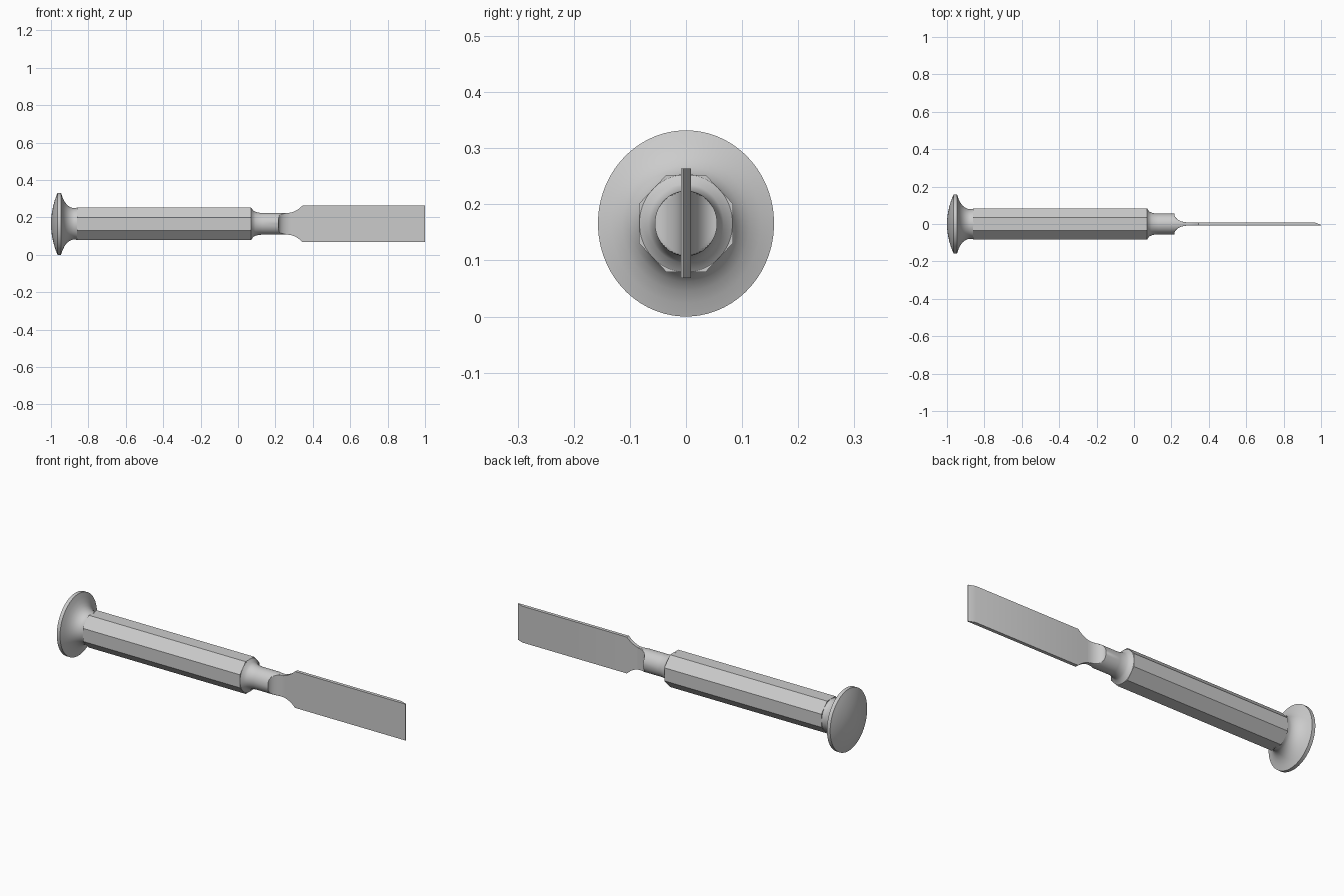
import bpy, bmesh, math

if "Cube" in bpy.data.objects:
    bpy.data.objects.remove(bpy.data.objects["Cube"])

AXIS_Z = 0.166
steel = bpy.data.materials.new("satin grey steel")
steel.diffuse_color = (0.6, 0.6, 0.6, 1)
steel.use_nodes = True
steel.node_tree.nodes["Principled BSDF"].inputs["Base Color"].default_value = steel.diffuse_color


def loft(name, rings, smooth=True):
    """Skin a list of equal-sized point rings and close both ends."""
    bm = bmesh.new()
    vs = [[bm.verts.new((x, y, z + AXIS_Z)) for x, y, z in ring] for ring in rings]
    n = len(vs[0])
    for a, b in zip(vs, vs[1:]):
        for i in range(n):
            j = (i + 1) % n
            bm.faces.new((a[i], a[j], b[j], b[i]))
    bm.faces.new(vs[0])
    bm.faces.new(vs[-1])
    bmesh.ops.recalc_face_normals(bm, faces=bm.faces)
    me = bpy.data.meshes.new(name)
    bm.to_mesh(me)
    bm.free()
    me.materials.append(steel)
    ob = bpy.data.objects.new(name, me)
    bpy.context.collection.objects.link(ob)
    if smooth:
        bpy.ops.object.select_all(action='DESELECT')
        ob.select_set(True)
        bpy.context.view_layer.objects.active = ob
        bpy.ops.object.shade_smooth_by_angle(angle=math.radians(30))
    return ob


def ring(x, r, stretch=1.05, clip=1.0, n=64):
    """Slightly tall circle around the axis, flattened at y = +-clip."""
    pts = []
    for i in range(n):
        a = 2 * math.pi * (i + 0.5) / n
        y = max(-clip, min(clip, r * math.cos(a)))
        pts.append((x, y, r * stretch * math.sin(a)))
    return pts


# Striking cap: shallow dome, narrow rim, concave neck into the handle
dome = [(-1 + 0.035 * (r / 0.157) ** 2, r)
        for r in (0.004, 0.03, 0.06, 0.09, 0.12, 0.14, 0.157)]
under = [(-0.946, 0.157), (-0.938, 0.134), (-0.928, 0.114), (-0.916, 0.098),
         (-0.902, 0.087), (-0.888, 0.081), (-0.875, 0.079), (-0.855, 0.083)]
loft("striking_cap", [ring(x, r, 1.057) for x, r in dome + under])

# Octagonal handle
W, H, C = 0.084, 0.0865, 0.035
octagon = [(W, -C), (W, C), (C, H), (-C, H), (-W, C), (-W, -C), (-C, -H), (C, -H)]
loft("handle", [[(x, y, z) for y, z in octagon] for x in (-0.862, 0.07)], smooth=False)

# Shank: fillet out of the handle, round bar, then scooped flat on both sides
R = 0.0555
rings = [ring(0.06, 0.083)]
for i in range(9):
    a = i / 8 * math.pi / 2
    rings.append(ring(0.07 + 0.06 * math.sin(a), R + 0.0275 * (1 - math.sin(a)) ** 1.0
                      if i == 0 else R + 0.0275 * (1 - math.sqrt(1 - (1 - math.sin(a)) ** 2))))
rings.append(ring(0.215, R))
for i in range(17):
    u = (i / 16) ** 2
    t = 0.009 + 0.046 * (1 - math.sqrt(max(0, 1 - (1 - u) ** 2)))
    rings.append(ring(0.2155 + 0.07 * u, R, clip=t))
loft("shank", rings)

# Blade: curved flare, straight body, tip bevelled on the back only
T = 0.009
stations = [(0.23, 0.057, T), (0.265, 0.058, T)]
stations += [(0.265 + 0.08 * u, 0.058 + 0.0395 * u ** 2, T) for u in (0.2, 0.4, 0.6, 0.8, 1)]
stations += [(0.965, 0.0975, T), (1.0, 0.0975, -0.005)]
loft("blade", [[(x, -T, -h), (x, back, -h), (x, back, h), (x, -T, h)]
               for x, h, back in stations])
